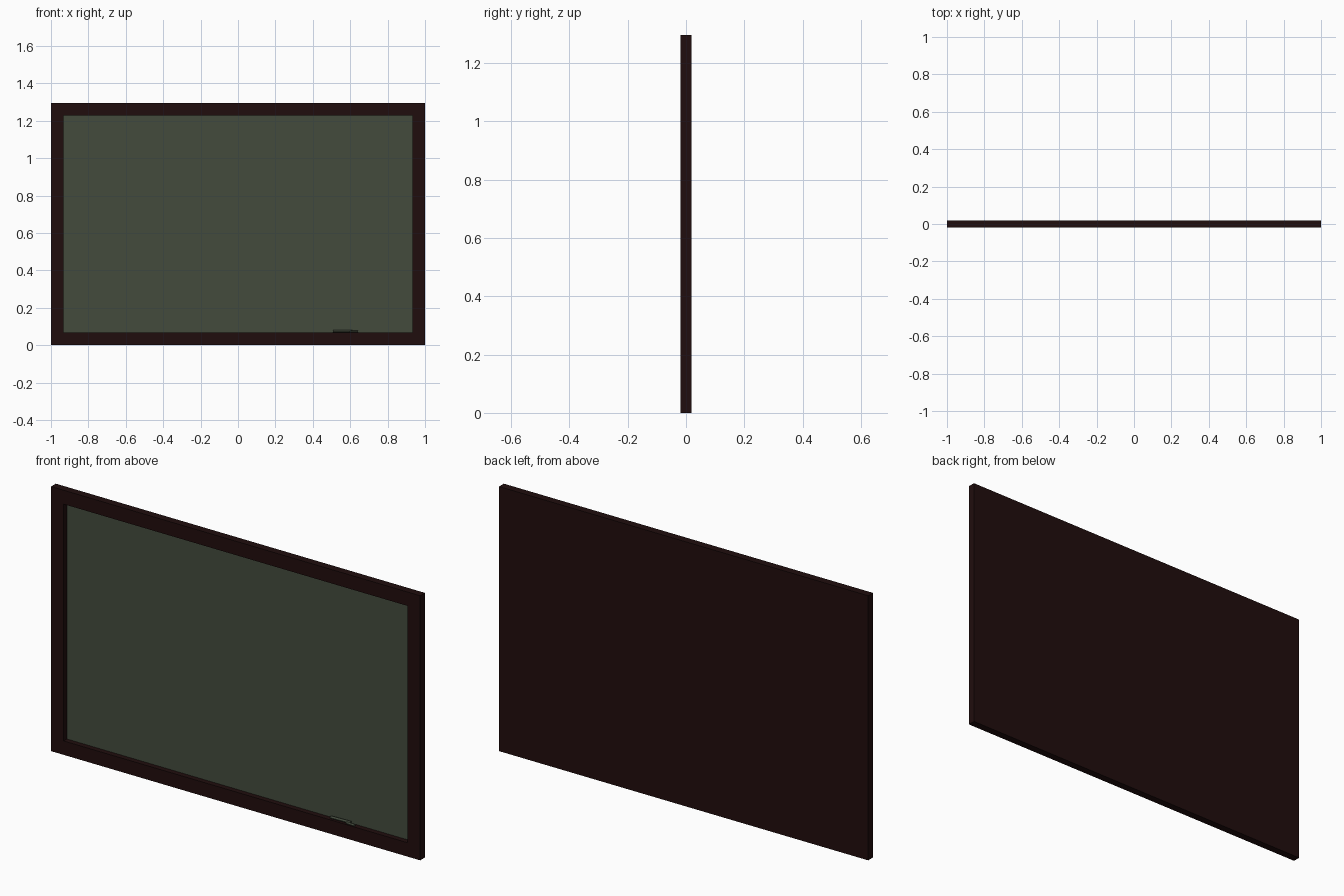
import bpy, bmesh, math

if "Cube" in bpy.data.objects:
    bpy.data.objects.remove(bpy.data.objects["Cube"])

W, H, D, B = 1.0, 1.296, 0.0185, 0.068   # half width, height, half depth, border
BOARD_Y = 0.007                          # recessed writing surface

def material(name, rgb):
    m = bpy.data.materials.new(name)
    m.diffuse_color = (*rgb, 1)
    m.use_nodes = True
    m.node_tree.nodes["Principled BSDF"].inputs["Base Color"].default_value = m.diffuse_color
    return m

wood = material("dark wood", (0.0145, 0.004, 0.004))
green = material("board green", (0.056, 0.07, 0.046))

def finish(name, bm, mat):
    me = bpy.data.meshes.new(name)
    bm.to_mesh(me)
    bm.free()
    ob = bpy.data.objects.new(name, me)
    bpy.context.collection.objects.link(ob)
    me.materials.append(mat)
    return ob

# Frame with solid back: front face inset, then pushed in
bm = bmesh.new()
bmesh.ops.create_cube(bm, size=1)
for v in bm.verts:
    v.co = (v.co.x * 2 * W, v.co.y * 2 * D, (v.co.z + 0.5) * H)
bm.normal_update()
front = [f for f in bm.faces if f.normal.y < -0.9]
bmesh.ops.inset_region(bm, faces=front, thickness=B, use_even_offset=True)
pit = bmesh.ops.extrude_discrete_faces(bm, faces=front)["faces"]
for v in {v for f in pit for v in f.verts}:
    v.co.y = BOARD_Y
frame = finish("frame", bm, wood)

# Writing surface: recessed floor of the frame
frame.data.materials.append(green)
for p in frame.data.polygons:
    if p.normal.y < -0.9 and abs(p.center.y - BOARD_Y) < 0.001:
        p.material_index = 1

# Chalk sticks lying on the bottom ledge
def chalk(name, x0, x1, y, r, tilt):
    bm = bmesh.new()
    bmesh.ops.create_cone(bm, cap_ends=True, segments=12, radius1=r, radius2=r, depth=x1 - x0)
    ob = finish(name, bm, green)
    ob.rotation_euler = (0, math.pi / 2, tilt)
    ob.location = ((x0 + x1) / 2, y, B + r)
    bpy.context.view_layer.objects.active = ob
    ob.select_set(True)
    bpy.ops.object.shade_smooth_by_angle()
    ob.select_set(False)

chalk("long_chalk", 0.507, 0.612, -0.003, 0.0065, 0.04)
chalk("short_chalk", 0.597, 0.642, -0.0125, 0.0055, -0.05)
